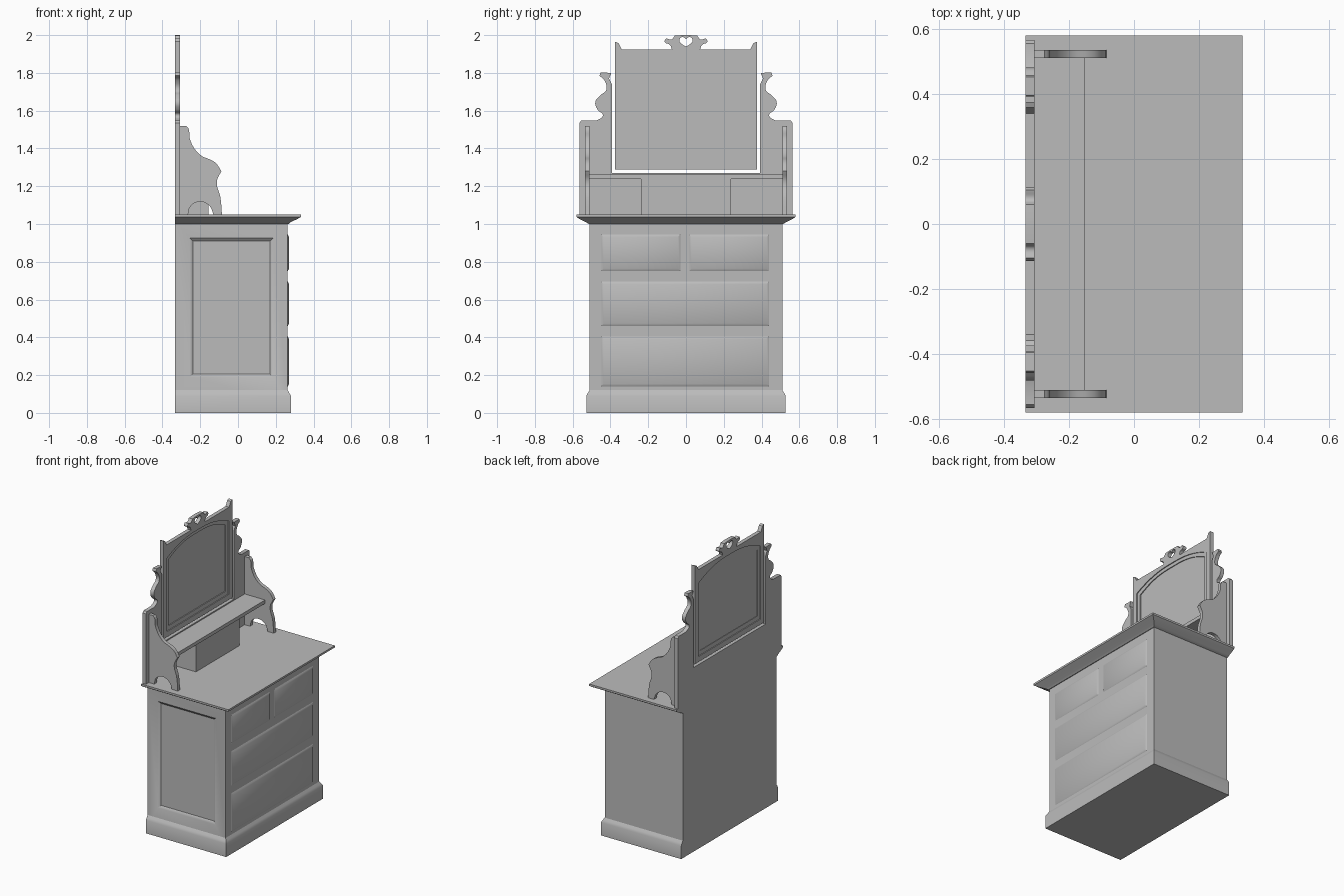
import bpy, bmesh
from mathutils import Vector

if "Cube" in bpy.data.objects:
    bpy.data.objects.remove(bpy.data.objects["Cube"])

grey = bpy.data.materials.new("plain grey")
grey.use_nodes = True
grey.diffuse_color = (0.5, 0.5, 0.5, 1)
grey.node_tree.nodes["Principled BSDF"].inputs["Base Color"].default_value = grey.diffuse_color


def finish(name, mesh):
    ob = bpy.data.objects.new(name, mesh)
    bpy.context.scene.collection.objects.link(ob)
    mesh.materials.clear()
    mesh.materials.append(grey)
    bpy.ops.object.select_all(action="DESELECT")
    ob.select_set(True)
    bpy.context.view_layer.objects.active = ob
    bpy.ops.object.shade_smooth_by_angle(angle=0.6)
    return ob


def loft(name, sections):
    """Stack of rectangles, each given as four corner points."""
    bm = bmesh.new()
    rings = [[bm.verts.new(p) for p in s] for s in sections]
    for a, b in zip(rings, rings[1:]):
        for i in range(4):
            j = (i + 1) % 4
            bm.faces.new((a[i], a[j], b[j], b[i]))
    bm.faces.new(rings[0])
    bm.faces.new(rings[-1])
    bmesh.ops.recalc_face_normals(bm, faces=bm.faces)
    mesh = bpy.data.meshes.new(name)
    bm.to_mesh(mesh)
    bm.free()
    return finish(name, mesh)


def level(x0, x1, y, z):
    return [(x0, -y, z), (x1, -y, z), (x1, y, z), (x0, y, z)]


def upright(x, y0, y1, z0, z1, inset=0):
    y0, y1, z0, z1 = y0 + inset, y1 - inset, z0 + inset, z1 - inset
    return [(x, y0, z0), (x, y1, z0), (x, y1, z1), (x, y0, z1)]


def fretwork(name, outlines, low, high, across):
    """Flat cut board; points with a third value are smooth, others are corners."""
    cu = bpy.data.curves.new(name, "CURVE")
    cu.dimensions, cu.fill_mode = "2D", "BOTH"
    cu.extrude, cu.resolution_u = (high - low) / 2, 6
    for pts in outlines:
        sp = cu.splines.new("BEZIER")
        sp.bezier_points.add(len(pts) - 1)
        sp.use_cyclic_u = True
        for bp, p in zip(sp.bezier_points, pts):
            bp.co = (p[0], p[1], 0)
            bp.handle_left_type = bp.handle_right_type = "AUTO" if len(p) > 2 else "VECTOR"
    tmp = bpy.data.objects.new(name + "_curve", cu)
    bpy.context.scene.collection.objects.link(tmp)
    bpy.context.view_layer.update()
    mesh = bpy.data.meshes.new_from_object(tmp.evaluated_get(bpy.context.evaluated_depsgraph_get()))
    bpy.data.objects.remove(tmp)
    mid = (low + high) / 2
    for v in mesh.vertices:
        u, w, d = v.co
        v.co = Vector((mid + d, u, w)) if across == "x" else Vector((u, mid + d, w))
    bm = bmesh.new()
    bm.from_mesh(mesh)
    bmesh.ops.remove_doubles(bm, verts=bm.verts, dist=0.0001)
    bmesh.ops.recalc_face_normals(bm, faces=bm.faces)
    bm.to_mesh(mesh)
    bm.free()
    return finish(name, mesh)


def mirrored(half):
    """Complete an outline whose right half runs from bottom to top."""
    return half + [(-p[0], *p[1:]) for p in reversed(half) if p[0] > 0]


BACK, FRONT, SIDE = -0.333, 0.263, 0.51

# Cabinet body with a sunken panel in one end
body = loft("cabinet_body", [level(BACK, FRONT, SIDE, 0.05), level(BACK, FRONT, SIDE, 1.02)])


def end_rect(y, inset):
    x0, x1, z0, z1 = -0.255 + inset, 0.185 - inset, 0.19 + inset, 0.925 - inset
    return [(x0, y, z0), (x1, y, z0), (x1, y, z1), (x0, y, z1)]


cutter = loft("panel_cutter", [end_rect(-SIDE - 0.01, -0.012), end_rect(-SIDE + 0.013, 0.016)])
cutter.hide_render = True
cutter.hide_viewport = True
cut = body.modifiers.new("sunken_panel", "BOOLEAN")
cut.operation, cut.object, cut.solver = "DIFFERENCE", cutter, "EXACT"

# Plinth and worktop with sloped mouldings
loft("plinth", [level(BACK, 0.28, 0.528, 0), level(BACK, 0.28, 0.528, 0.09),
                level(BACK, 0.272, 0.52, 0.105), level(BACK, FRONT, SIDE, 0.12)])
loft("worktop", [level(BACK, 0.268, 0.515, 1.0), level(BACK, 0.28, 0.53, 1.01),
                 level(BACK, 0.315, 0.565, 1.027), level(BACK, 0.333, 0.58, 1.037),
                 level(BACK, 0.333, 0.58, 1.05)])

# Raised drawer fronts
drawers = {
    "top_drawer_a": (-0.45, -0.03, 0.75, 0.945),
    "top_drawer_b": (0.015, 0.44, 0.75, 0.945),
    "middle_drawer": (-0.45, 0.44, 0.46, 0.695),
    "bottom_drawer": (-0.45, 0.44, 0.14, 0.405),
}
for name, box in drawers.items():
    loft(name, [upright(FRONT - 0.01, *box), upright(FRONT, *box),
                upright(FRONT + 0.008, *box, 0.014)])

# Shelf and the box that carries it
FACE = -0.306
loft("shelf", [level(FACE, -0.15, SIDE, 1.238), level(FACE, -0.15, SIDE, 1.262)])
loft("shelf_box", [level(FACE, -0.155, 0.237, 1.05), level(FACE, -0.155, 0.237, 1.238)])

# Back board with scrolled wings either side of the mirror
board = mirrored([
    (0.565, 1.05), (0.565, 1.535), (0.555, 1.547), (0.475, 1.547),
    (0.44, 1.575, 1), (0.468, 1.605, 1), (0.48, 1.645, 1), (0.455, 1.68, 1),
    (0.422, 1.71, 1), (0.432, 1.76, 1), (0.458, 1.785), (0.452, 1.802),
    (0.395, 1.8), (0.408, 1.77), (0.392, 1.74), (0.392, 1.27)])
fretwork("back_board", [board], BACK, FACE, "x")

# Mirror frame with horns, crest and a heart cut-out
outer = mirrored([
    (0.375, 1.288), (0.375, 1.965), (0.358, 1.958), (0.34, 1.925),
    (0.075, 1.925), (0.085, 1.948, 1), (0.113, 1.965, 1), (0.105, 1.983),
    (0.075, 1.978, 1), (0.06, 1.997), (0.02, 2.0)])
heart = mirrored([(0, 1.938), (0.035, 1.972, 1), (0.018, 1.99, 1), (0, 1.978)])


def arch(w, low, side, top):
    return mirrored([(w, low), (w, side), (w - 0.02, side + 0.01, 1), (0.17, top - 0.013, 1), (0, top, 1)])


opening = arch(0.338, 1.325, 1.83, 1.9)
inner = arch(0.312, 1.355, 1.81, 1.877)
fretwork("mirror_frame", [outer, opening, heart], BACK, FACE, "x")
fretwork("mirror_moulding", [opening, inner], BACK + 0.006, FACE - 0.006, "x")
fretwork("mirror_glass", [opening], BACK + 0.009, FACE - 0.012, "x")

# Scrolled brackets at both ends of the shelf
bracket = [
    (FACE, 1.05), (FACE, 1.52), (-0.275, 1.52), (-0.262, 1.505, 1),
    (-0.255, 1.45, 1), (-0.205, 1.37, 1), (-0.12, 1.325, 1), (-0.088, 1.28),
    (-0.112, 1.225, 1), (-0.093, 1.14, 1), (-0.085, 1.05), (-0.13, 1.05),
    (-0.15, 1.095, 1), (-0.2, 1.118, 1), (-0.25, 1.095, 1), (-0.265, 1.05)]
for name, y in (("right_bracket", -0.535), ("left_bracket", SIDE)):
    fretwork(name, [bracket], y, y + 0.025, "y")
